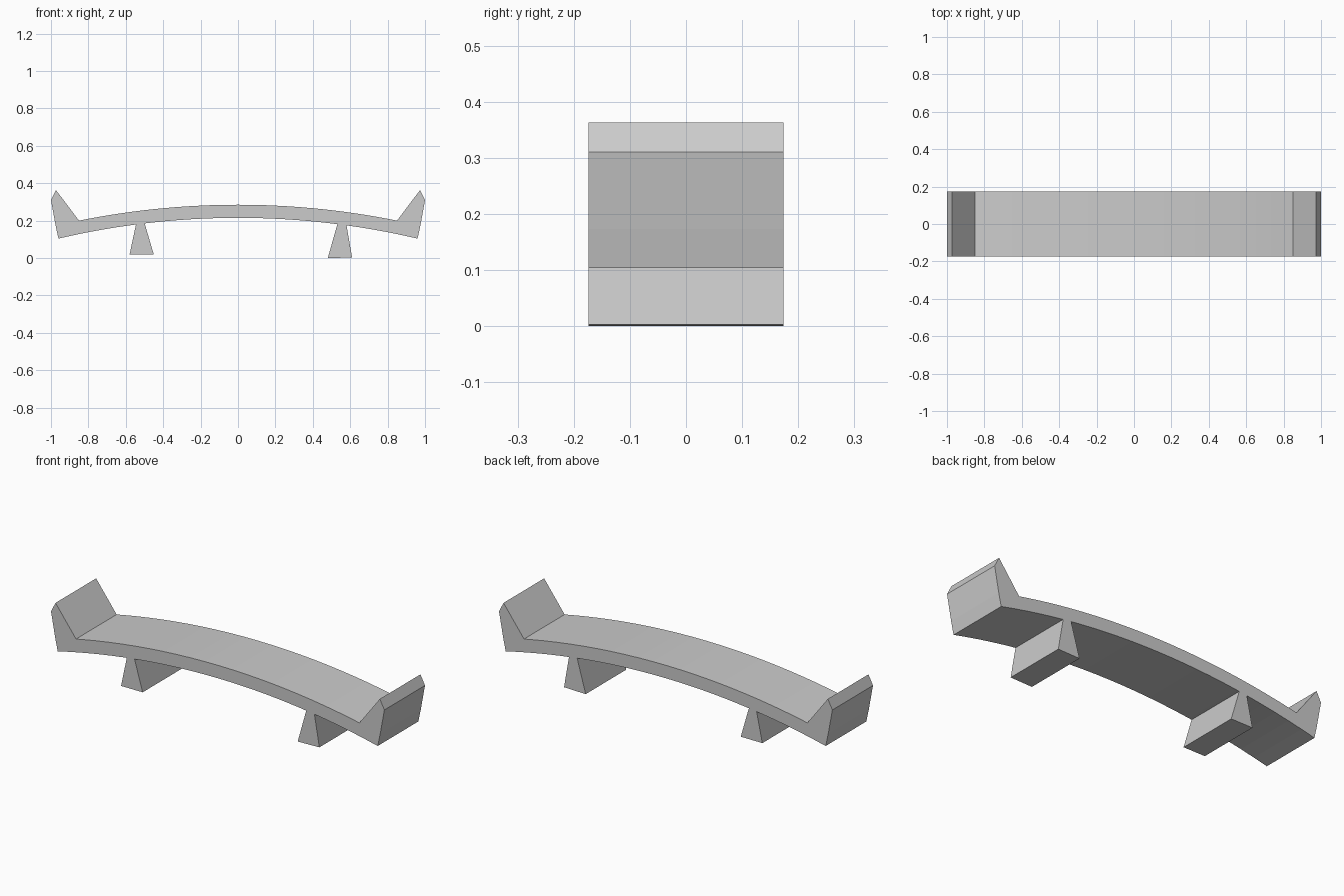
import bpy
import bmesh

if "Cube" in bpy.data.objects:
    bpy.data.objects.remove(bpy.data.objects["Cube"])


def extrude_profile(name, points, y0=-0.174, y1=0.174):
    """Extrude an x-z outline along y into a closed solid."""
    bm = bmesh.new()
    face = bm.faces.new([bm.verts.new((x, y0, z)) for x, z in points])
    ext = bmesh.ops.extrude_face_region(bm, geom=[face])
    verts = [v for v in ext["geom"] if isinstance(v, bmesh.types.BMVert)]
    bmesh.ops.translate(bm, verts=verts, vec=(0, y1 - y0, 0))
    bmesh.ops.recalc_face_normals(bm, faces=bm.faces)
    mesh = bpy.data.meshes.new(name)
    bm.to_mesh(mesh)
    bm.free()
    obj = bpy.data.objects.new(name, mesh)
    bpy.context.collection.objects.link(obj)
    return obj


def arc(half, z_mid, sag, steps=24):
    """Shallow circular arch, left to right."""
    r = (half * half + sag * sag) / (2 * sag)
    xs = [half * (2 * i / steps - 1) for i in range(steps + 1)]
    return [(x, z_mid - r + (r * r - x * x) ** 0.5) for x in xs]


# Arched deck
extrude_profile("arched_deck", arc(0.96, 0.215, 0.111) + arc(0.975, 0.285, 0.112)[::-1])

# Upturned ends, resting on the deck tips
end = [(0.85, 0.2), (0.973, 0.363), (1.0, 0.31), (0.975, 0.173)]
for side, s in (("left", -1), ("right", 1)):
    extrude_profile(side + "_upturned_end", [(s * x, z) for x, z in end])

# Tapered feet, tops sunk into the deck
feet = {
    "left_foot": [(-0.58, 0.018), (-0.45, 0.018), (-0.505, 0.205), (-0.54, 0.205)],
    "right_foot": [(0.48, 0.0), (0.61, 0.003), (0.575, 0.205), (0.538, 0.205)],
}
for name, outline in feet.items():
    extrude_profile(name, outline)
